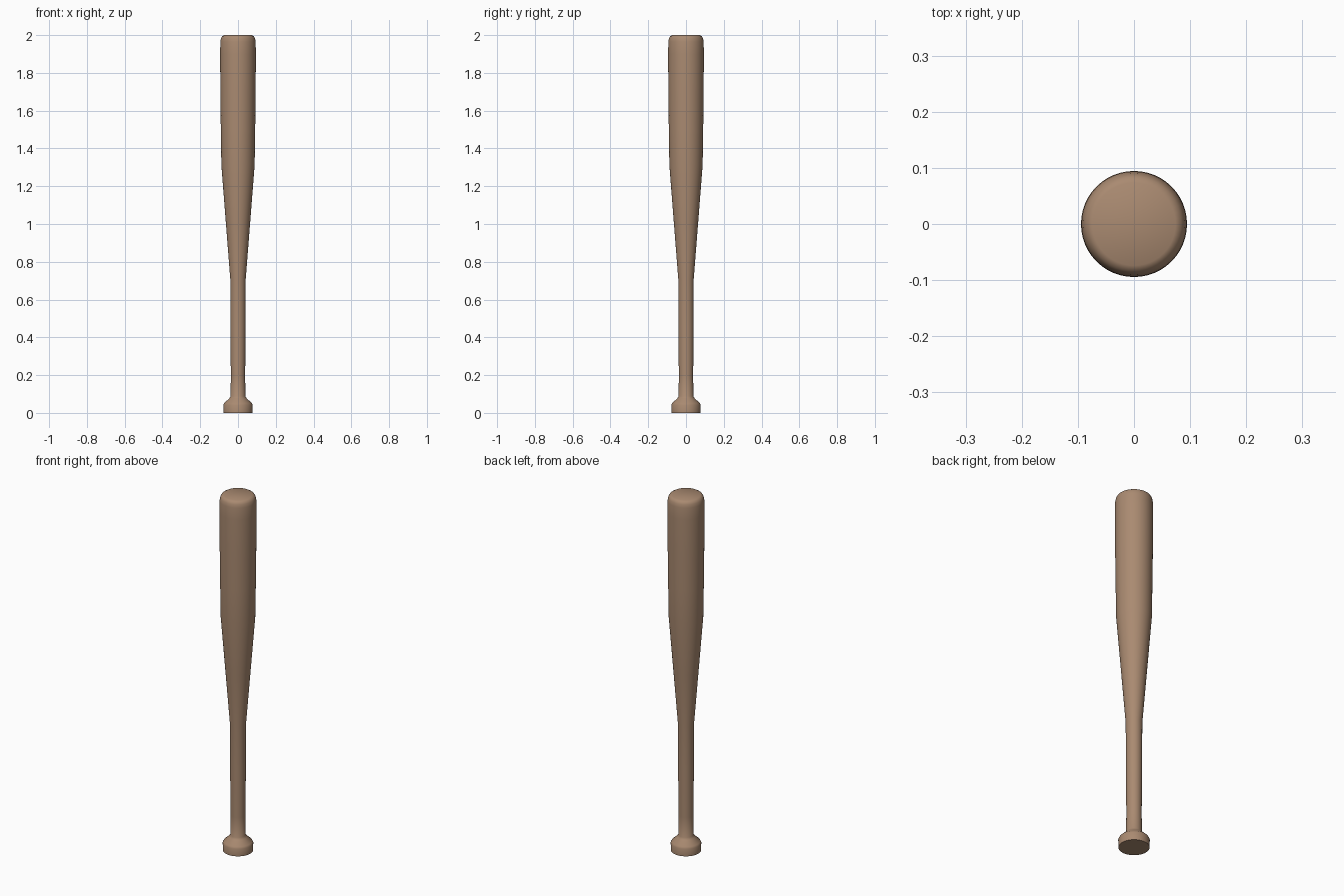
import bpy, bmesh, math

if "Cube" in bpy.data.objects:
    bpy.data.objects.remove(bpy.data.objects["Cube"])

# Single wood colour
wood = bpy.data.materials.new("light_brown_wood")
wood.diffuse_color = (0.40, 0.255, 0.165, 1)
wood.use_nodes = True
wood.node_tree.nodes["Principled BSDF"].inputs["Base Color"].default_value = wood.diffuse_color

# Bat profile: (radius, height) from knob to rounded barrel end
profile = [
    (0.077, 0.0), (0.078, 0.042), (0.073, 0.052), (0.046, 0.077), (0.039, 0.088),
    (0.038, 0.2), (0.040, 0.45), (0.041, 0.71),
    (0.0645, 1.01), (0.088, 1.31), (0.091, 1.5), (0.0935, 1.72), (0.0945, 1.9),
    (0.0935, 1.965), (0.090, 1.983), (0.084, 1.994), (0.074, 2.0),
]
SIDES = 48

# Turn the profile around the z axis
bm = bmesh.new()
rings = []
for r, z in profile:
    rings.append([bm.verts.new((r * math.cos(2 * math.pi * i / SIDES),
                                r * math.sin(2 * math.pi * i / SIDES), z))
                  for i in range(SIDES)])
for a, b in zip(rings, rings[1:]):
    for i in range(SIDES):
        j = (i + 1) % SIDES
        bm.faces.new((a[i], a[j], b[j], b[i]))

# Flat ends
bm.faces.new(rings[0][::-1])
bm.faces.new(rings[-1])

mesh = bpy.data.meshes.new("bat")
bm.to_mesh(mesh)
bm.free()
mesh.materials.append(wood)
bat = bpy.data.objects.new("bat", mesh)
bpy.context.collection.objects.link(bat)

# Smooth body, sharp bottom rim
bpy.context.view_layer.objects.active = bat
bat.select_set(True)
bpy.ops.object.shade_smooth_by_angle(angle=math.radians(50))
